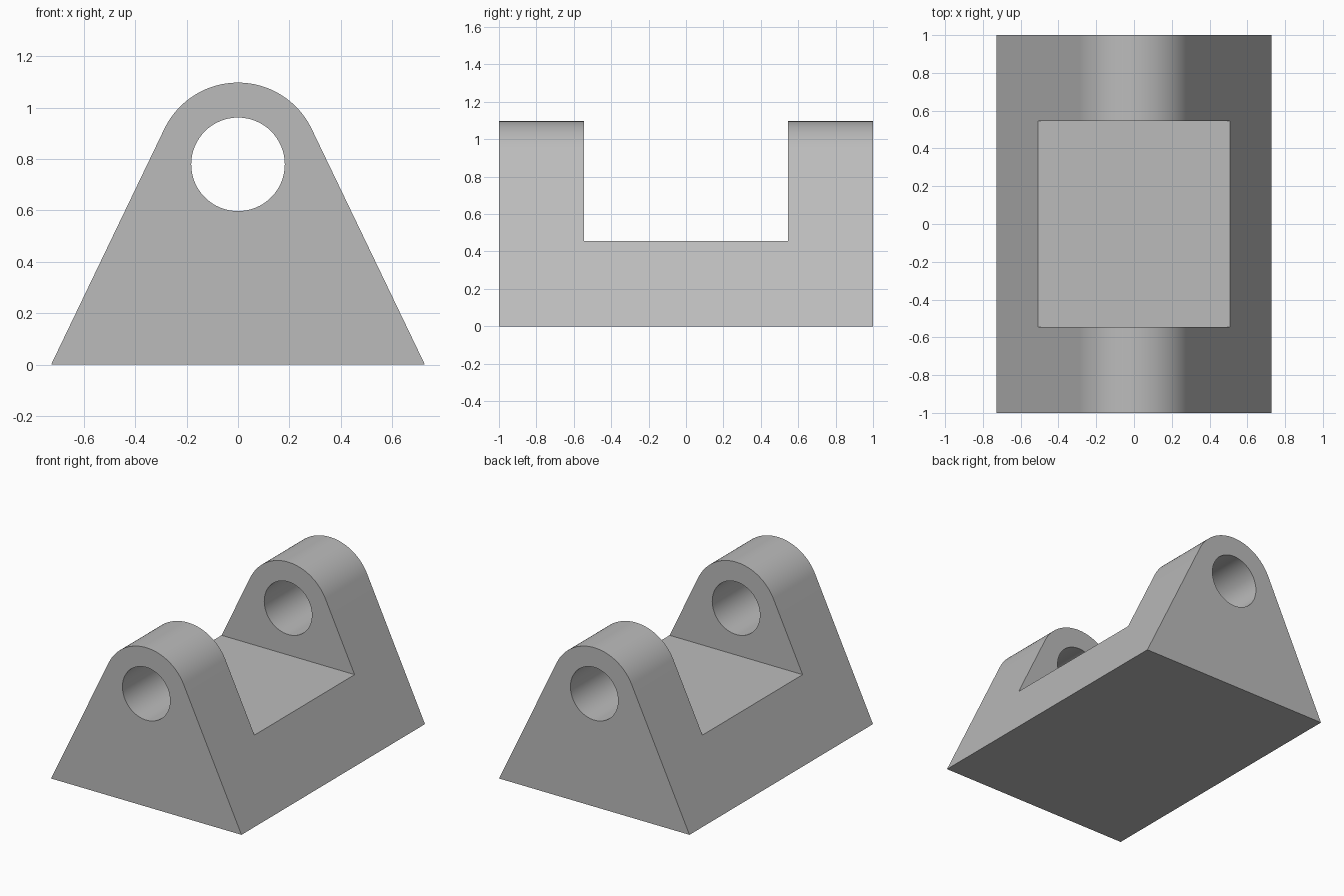
import bpy, bmesh, math
from mathutils import Matrix, Vector

cube = bpy.data.objects.get("Cube")
if cube:
    bpy.data.objects.remove(cube)

LENGTH = 2.0
BASE_HALF = 0.727
BORE_Z, BORE_R = 0.779, 0.182
TOP_R = 0.318
FLOOR_Z, GAP_HALF = 0.456, 0.546

grey = bpy.data.materials.new("plain grey")
grey.use_nodes = True
colour = (0.5, 0.5, 0.5, 1)
grey.diffuse_color = colour
grey.node_tree.nodes["Principled BSDF"].inputs["Base Color"].default_value = colour


def new_object(name, bm):
    bmesh.ops.recalc_face_normals(bm, faces=bm.faces)
    mesh = bpy.data.meshes.new(name)
    bm.to_mesh(mesh)
    bm.free()
    mesh.materials.append(grey)
    obj = bpy.data.objects.new(name, mesh)
    bpy.context.collection.objects.link(obj)
    return obj


# Tapered body: straight flanks running tangent into a rounded top
dist = math.hypot(BASE_HALF, BORE_Z)
tangent = math.acos(TOP_R / dist) - math.atan2(BORE_Z, BASE_HALF)
steps = 48
profile = [(-BASE_HALF, 0), (BASE_HALF, 0)]
for i in range(steps + 1):
    a = tangent + (math.pi - 2 * tangent) * i / steps
    profile.append((TOP_R * math.cos(a), BORE_Z + TOP_R * math.sin(a)))
bm = bmesh.new()
face = bm.faces.new([bm.verts.new((x, -LENGTH / 2, z)) for x, z in profile])
side = bmesh.ops.extrude_face_region(bm, geom=[face])["geom"]
bmesh.ops.translate(bm, vec=Vector((0, LENGTH, 0)),
                    verts=[v for v in side if isinstance(v, bmesh.types.BMVert)])
body = new_object("bracket_body", bm)

# Gap between the two lugs
bm = bmesh.new()
bmesh.ops.create_cube(bm, size=1, matrix=Matrix.Translation((0, 0, FLOOR_Z + 0.5))
                      @ Matrix.Diagonal((2, 2 * GAP_HALF, 1, 1)))
gap = new_object("gap_cutter", bm)

# Round bore through both lugs
bm = bmesh.new()
bmesh.ops.create_cone(bm, cap_ends=True, segments=64, radius1=BORE_R, radius2=BORE_R,
                      depth=LENGTH + 0.4, matrix=Matrix.Translation((0, 0, BORE_Z))
                      @ Matrix.Rotation(math.pi / 2, 4, "X"))
bore = new_object("bore_cutter", bm)

# Cut the body, then drop the cutters
bpy.context.view_layer.objects.active = body
for cutter in (gap, bore):
    cutter.hide_render = True
    mod = body.modifiers.new(cutter.name, "BOOLEAN")
    mod.operation = "DIFFERENCE"
    mod.solver = "EXACT"
    mod.object = cutter
    bpy.ops.object.modifier_apply(modifier=mod.name)
    bpy.data.objects.remove(cutter)

bpy.ops.object.select_all(action="DESELECT")
body.select_set(True)
bpy.ops.object.shade_smooth_by_angle(angle=math.radians(30))
